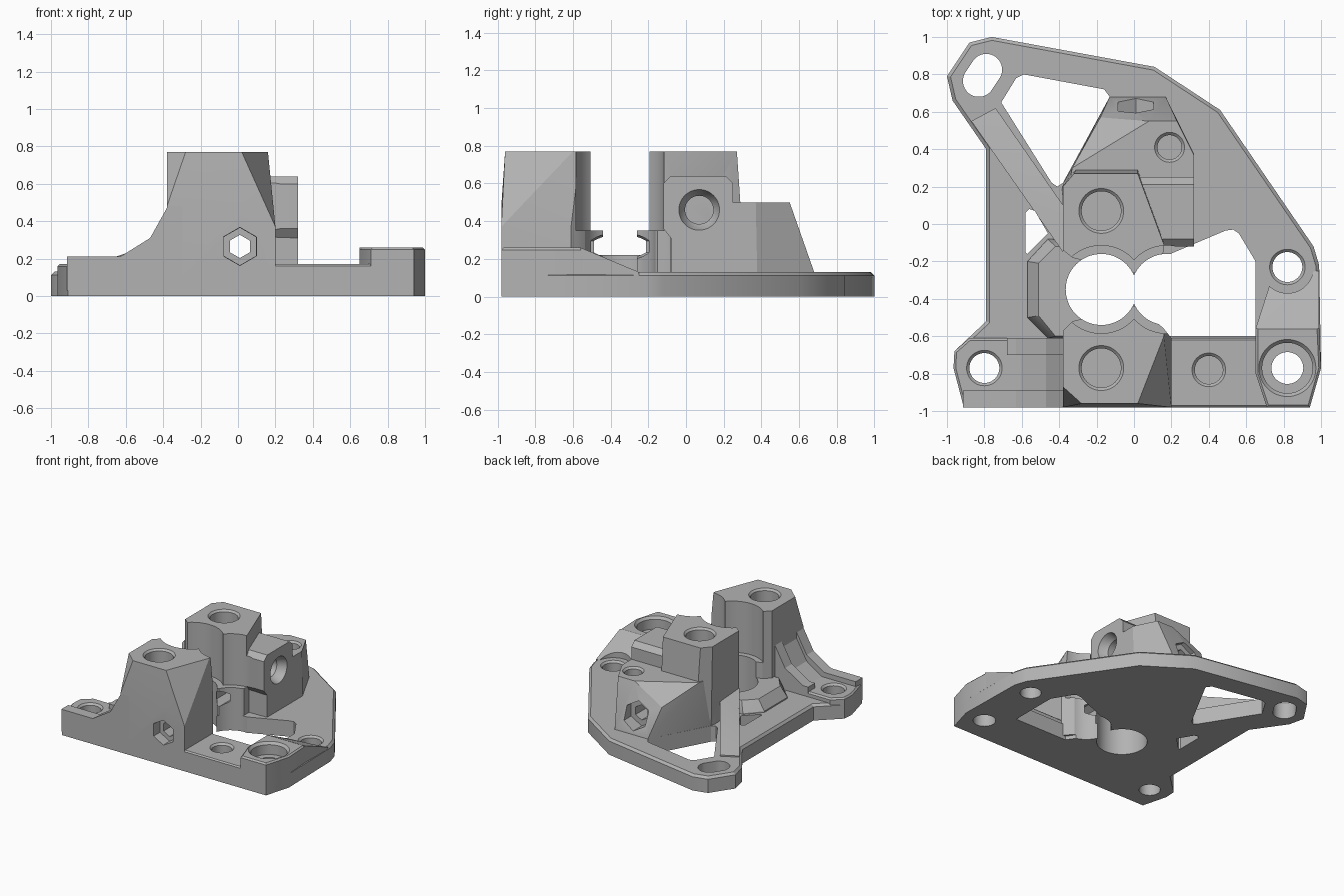
import bpy
import bmesh
import math
from mathutils import Matrix

default_cube = bpy.data.objects.get("Cube")
if default_cube:
    bpy.data.objects.remove(default_cube, do_unlink=True)

grey = bpy.data.materials.new("matte_grey")
grey.use_nodes = True
grey.diffuse_color = (.45, .45, .45, 1)
grey.node_tree.nodes["Principled BSDF"].inputs["Base Color"].default_value = grey.diffuse_color

# Orientation matrices: the local z axis becomes the extrusion or turning axis
UPRIGHT = Matrix.Identity(4)
ALONG_X = Matrix(((0, 0, 1), (1, 0, 0), (0, 1, 0))).to_4x4()
ALONG_Y = Matrix(((1, 0, 0), (0, 0, 1), (0, 1, 0))).to_4x4()
parts = []
cutters = []


def finish(name, bm, matrix, cuts):
    """Turn a bmesh into an object; cuts=None marks it as a cutter."""
    bm.transform(matrix)
    bmesh.ops.recalc_face_normals(bm, faces=bm.faces)
    mesh = bpy.data.meshes.new(name)
    bm.to_mesh(mesh)
    bm.free()
    mesh.materials.append(grey)
    obj = bpy.data.objects.new(name, mesh)
    bpy.context.scene.collection.objects.link(obj)
    if cuts is None:
        obj.hide_render = True
        cutters.append(obj)
        return obj
    for cutter in cuts:
        modifier = obj.modifiers.new("cut_" + cutter.name, "BOOLEAN")
        modifier.operation = "DIFFERENCE"
        modifier.solver = "EXACT"
        modifier.object = cutter
    parts.append(obj)
    return obj


def prism(name, outline, low, high, cuts=None, chamfer=0, matrix=UPRIGHT):
    """Extrude an outline, optionally chamfering its far rim."""
    bm = bmesh.new()
    bottom = [bm.verts.new((u, v, low)) for u, v in outline]
    top = [bm.verts.new((u, v, high)) for u, v in outline]
    bm.faces.new(bottom)
    bm.faces.new(top)
    count = len(outline)
    for i in range(count):
        j = (i + 1) % count
        bm.faces.new((bottom[i], bottom[j], top[j], top[i]))
    bmesh.ops.recalc_face_normals(bm, faces=bm.faces)
    if chamfer:
        rim = [e for e in bm.edges if all(v in top for v in e.verts)]
        bmesh.ops.bevel(bm, geom=rim, offset=chamfer, segments=1, affect="EDGES")
    return finish(name, bm, matrix, cuts)


def hull(name, layers, cuts):
    """Convex solid through outlines placed at several heights."""
    bm = bmesh.new()
    for height, outline in layers:
        for x, y in outline:
            bm.verts.new((x, y, height))
    result = bmesh.ops.convex_hull(bm, input=bm.verts)
    unused = set(result["geom_interior"] + result["geom_unused"])
    loose = [v for v in unused if isinstance(v, bmesh.types.BMVert)]
    bmesh.ops.delete(bm, geom=loose, context="VERTS")
    bmesh.ops.dissolve_limit(bm, angle_limit=math.radians(1), verts=bm.verts, edges=bm.edges)
    return finish(name, bm, UPRIGHT, cuts)


def lathe(name, centre, profile, sides=48, matrix=UPRIGHT):
    """Turned cutter from (radius, height) pairs."""
    bm = bmesh.new()
    rings = []
    for radius, height in profile:
        ring = []
        for i in range(sides):
            angle = math.tau * i / sides + math.pi / 2
            ring.append(bm.verts.new((centre[0] + radius * math.cos(angle),
                                      centre[1] + radius * math.sin(angle), height)))
        rings.append(ring)
    for lower, upper in zip(rings, rings[1:]):
        for i in range(sides):
            j = (i + 1) % sides
            bm.faces.new((lower[i], lower[j], upper[j], upper[i]))
    bm.faces.new(rings[0])
    bm.faces.new(rings[-1])
    return finish(name, bm, matrix, None)


def hole(name, centre, radius, floor, surface, flare=.015):
    """Round hole with a countersunk mouth."""
    return lathe(name, centre, [(radius, floor), (radius, surface - flare),
                                (radius + flare * 2, surface + flare)])


# Shaft bore, rotor clearances and the line-up of holes
low_gears = [lathe(side + "_bore", (x, -.35), [(.19, -.1), (.19, .36)], 64)
             for side, x in (("right", -.175), ("left", .175))]
high_gears = [lathe(side + "_clearance", (x, -.35), [(.235, .35), (.235, 1)], 64)
              for side, x in (("right", -.175), ("left", .175))]
gears = low_gears + high_gears
corner_hole = hole("corner_hole", (-.8, -.77), .08, -.1, .17)
side_hole = hole("side_hole", (.82, -.23), .08, -.1, .13)
pad_hole = lathe("pad_hole", (.82, -.77), [(.085, -.1), (.085, .16), (.135, .16), (.135, .24), (.17, .28)])
bar_hole = hole("bar_hole", (.4, -.78), .075, .07, .17)
front_tower_hole = hole("front_tower_hole", (-.175, -.77), .105, .45, .77)
rear_tower_hole = hole("rear_tower_hole", (-.175, .07), .105, .45, .77)
lump_hole = hole("lump_hole", (.19, .41), .065, .3, .5)
side_port = lathe("side_port", (.07, .46), [(.075, .08), (.075, .25), (.09, .27), (.115, .34)], matrix=ALONG_X)
bolt_channel = lathe("bolt_channel", (.01, .265),
                     [(.115, -1.1), (.1, -.96), (.1, -.9), (.062, -.9), (.062, .56), (.11, .56), (.11, 1)],
                     6, ALONG_Y)
pad_relief = lathe("pad_relief", (.82, -.23), [(.14, .13), (.14, .5)])

# Long hole at the rear corner, as a rounded outline
slot_outline = []
for i in range(32):
    angle = math.tau * (i + .5) / 32
    shift = 1 if math.cos(angle - math.radians(55)) > 0 else -1
    slot_outline.append((-.81 + shift * .02 + .085 * math.cos(angle),
                         .795 + shift * .03 + .085 * math.sin(angle)))
corner_slot = prism("corner_slot", slot_outline, -.1, .3)

# Openings through the plate
main_opening = prism("main_opening", [(.1, -.2), (.49, -.035), (.53, -.03), (.56, -.05), (.65, -.2),
                                      (.65, -.6), (.17, -.6), (.1, -.5)], -.1, .3)
rear_window = prism("rear_window", [(-.71, .65), (-.63, .78), (-.59, .8), (-.16, .72), (-.13, .68),
                                    (-.38, .22), (-.41, .2), (-.44, .22)], -.1, .3)
small_window = prism("small_window", [(-.58, .06), (-.56, .08), (-.53, .07), (-.46, -.05),
                                      (-.57, -.16), (-.58, -.15)], -.1, .3)

# Base plate
prism("base_plate", [(-.91, -.98), (.94, -.98), (1, -.77), (.99, -.22), (.96, -.12), (.46, .61),
                     (.11, .84), (-.76, 1), (-.88, .97), (-1, .79), (-.97, .66), (-.79, .4),
                     (-.79, -.52), (-.96, -.68), (-.965, -.77)], 0, .13,
      low_gears + [corner_hole, side_hole, pad_hole, bar_hole, corner_slot, main_opening,
                   rear_window, small_window], .018)

# Front bar, right of the tower: corner step with two stepped ridges and a channel
prism("corner_step", [(-.91, -.98), (-.3, -.98), (-.3, -.61), (-.88, -.61), (-.96, -.68), (-.965, -.77)],
      .03, .17, [corner_hole], .012)


def ridge(name, start, knee, drop, front, back, cuts):
    outline = [(start, .03), (start, .21 - drop), (knee, .21 - drop), (-.47, .31 - drop),
               (-.375, .48 - drop), (-.3, .48 - drop), (-.3, .03)]
    prism(name, outline, front, back, cuts, matrix=ALONG_Y)


ridge("front_ridge", -.915, -.63, 0, -.98, -.89, [])
ridge("back_ridge", -.68, -.63, 0, -.70, -.61, low_gears)
ridge("channel_floor", -.64, -.62, .05, -.9, -.69, [])

# Front bar, left of the tower, and its raised pad
prism("front_bar", [(.1, -.98), (.75, -.98), (.75, -.61), (.1, -.61)], .03, .17,
      [bar_hole, pad_hole, bolt_channel], .01)
prism("corner_pad", [(.71, -.98), (.94, -.98), (1, -.77), (.99, -.55), (.65, -.55), (.65, -.8)],
      .03, .26, [pad_hole], .012)
hull("pad_ramp", [(.03, [(.65, -.56), (.99, -.56), (.99, -.25), (.74, -.28)]),
                  (.26, [(.65, -.56), (.99, -.56)]),
                  (.13, [(.99, -.25), (.74, -.28)])], [side_hole, pad_relief, pad_hole])

# Sloped collar around the bore
hull("bore_collar", [(.05, [(-.57, -.2), (-.57, -.5), (-.46, -.61), (-.1, -.61), (-.1, -.1), (-.46, -.08)]),
                     (.14, [(-.57, -.2), (-.57, -.5), (-.46, -.61), (-.1, -.61), (-.1, -.1), (-.46, -.08)]),
                     (.22, [(-.51, -.21), (-.51, -.49), (-.42, -.6), (-.1, -.6), (-.1, -.12), (-.42, -.12)])],
     low_gears + [bolt_channel])

# Front tower
front_back_edge = [(-.38, -.57), (-.33, -.52), (-.01, -.44), (.03, -.44), (.16, -.56)]
hull("front_tower", [(.03, front_back_edge + [(-.38, -.98), (.2, -.98), (.2, -.61)]),
                     (.37, [(.2, -.98), (.2, -.61)]),
                     (.48, [(-.38, -.98), (.03, -.98), (.16, -.6)]),
                     (.77, front_back_edge + [(-.38, -.87), (-.28, -.96), (.02, -.96), (.16, -.6)])],
     gears + [front_tower_hole, bolt_channel])

# Rear tower
rear_front_edge = [(-.38, -.14), (-.33, -.18), (-.01, -.26), (.03, -.26), (.16, -.15)]
hull("rear_tower", [(.03, rear_front_edge + [(-.38, .22), (-.3, .32), (.02, .32), (.16, -.08)]),
                    (.77, rear_front_edge + [(-.38, .2), (-.32, .27), (.02, .27), (.16, -.11)])],
     gears + [rear_tower_hole, bolt_channel, side_port])

# Rear lump with sloped back and corner facet
hull("rear_lump", [(.03, [(.32, -.08), (.32, .38), (.17, .68), (-.13, .68), (-.39, .2), (-.37, -.1)]),
                   (.13, [(.17, .68), (-.13, .68)]),
                   (.36, [(-.18, .57)]),
                   (.5, [(.32, -.08), (.32, .37), (.23, .55), (.08, .55), (-.33, .3), (-.37, .1), (-.37, -.1)])],
     gears + [lump_hole, bolt_channel, rear_tower_hole, side_port])

# Side block carrying the sideways port
prism("side_block", [(-.08, .03), (-.08, .31), (-.12, .36), (-.12, .6), (-.08, .64), (.21, .64),
                     (.25, .6), (.25, .03)], .03, .32,
      gears + [side_port, bolt_channel], matrix=ALONG_X)

# Rising diagonal rib from the rear corner to the rear tower
rib_plan = [(-.87, .55), (-.74, .62), (-.33, .03), (-.38, -.15)]
hull("diagonal_rib", [(.03, rib_plan), (.14, rib_plan[:2]), (.3, rib_plan[2:])],
     low_gears + [small_window, rear_window])

# Bake the cuts, drop the cutters and shade
bpy.context.view_layer.update()
depsgraph = bpy.context.evaluated_depsgraph_get()
baked = [bpy.data.meshes.new_from_object(part.evaluated_get(depsgraph)) for part in parts]
for part, mesh in zip(parts, baked):
    part.modifiers.clear()
    part.data = mesh
for cutter in cutters:
    bpy.data.objects.remove(cutter, do_unlink=True)
bpy.ops.object.select_all(action="DESELECT")
for part in parts:
    part.select_set(True)
bpy.context.view_layer.objects.active = parts[0]
bpy.ops.object.shade_smooth_by_angle(angle=math.radians(25))
